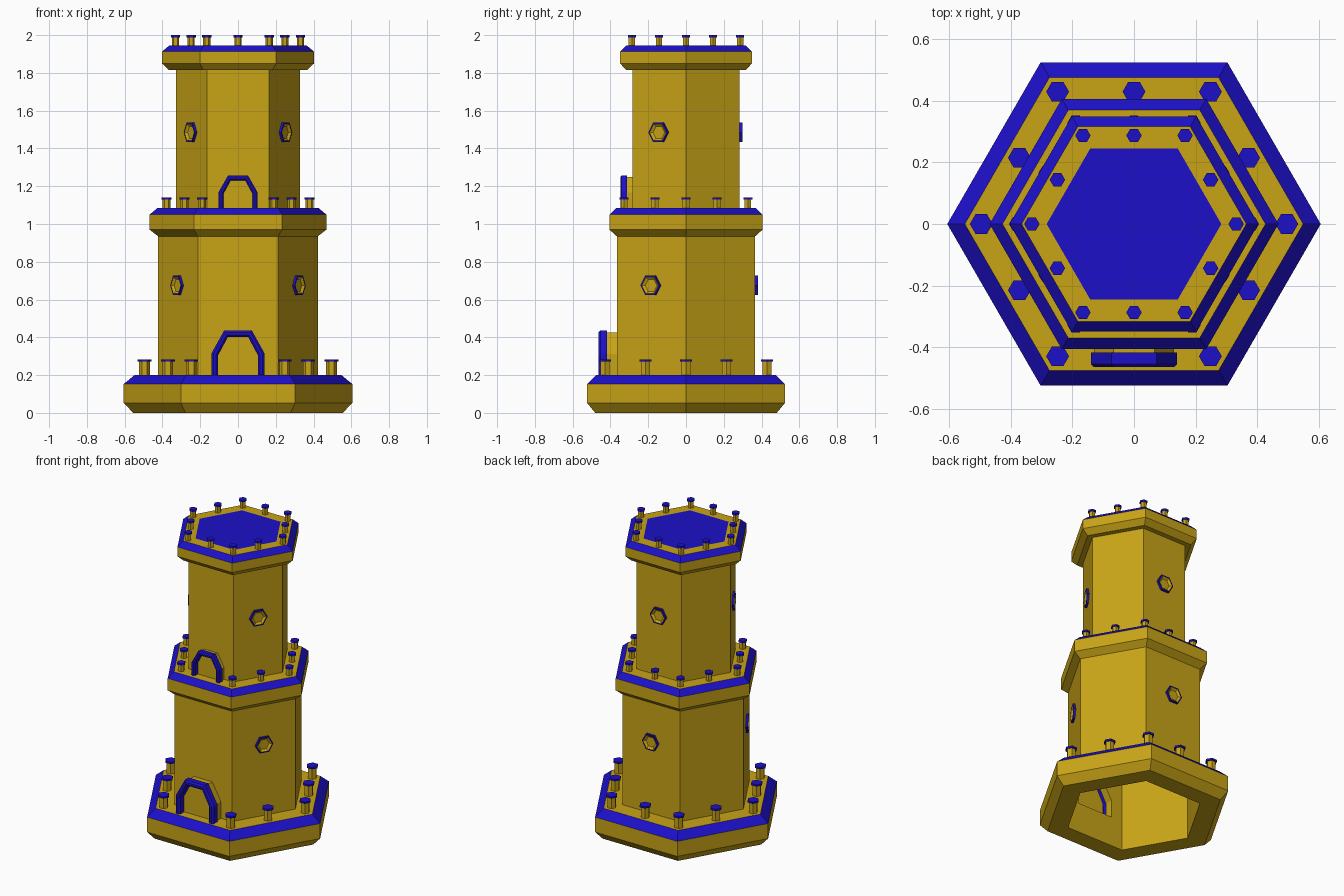
import bpy, bmesh
from math import cos, sin, pi, sqrt
from mathutils import Matrix, Vector

if "Cube" in bpy.data.objects:
    bpy.data.objects.remove(bpy.data.objects["Cube"])

A = sqrt(3) / 2  # hexagon apothem / radius


def material(name, rgb):
    m = bpy.data.materials.new(name)
    m.diffuse_color = (*rgb, 1)
    m.use_nodes = True
    m.node_tree.nodes["Principled BSDF"].inputs["Base Color"].default_value = m.diffuse_color
    return m


STONE = material("ochre", (0.58, 0.37, 0.008))
BLUE = material("blue", (0.012, 0.005, 0.58))


def finish(bm, name, mat):
    bmesh.ops.remove_doubles(bm, verts=bm.verts, dist=1e-5)
    me = bpy.data.meshes.new(name)
    bm.to_mesh(me)
    bm.free()
    me.materials.append(mat)
    bpy.context.collection.objects.link(bpy.data.objects.new(name, me))


def hex_lathe(name, mat, profile, places=(Matrix(),), doorway=None):
    """Turn (radius, z) points in six steps; doorway replaces the front wall by one with an arch."""
    bm = bmesh.new()
    for M in places:
        rings = [[bm.verts.new(M @ Vector((r * cos(k * pi / 3), r * sin(k * pi / 3), z)))
                  for k in range(6)] for r, z in profile]
        for a, b in zip(rings, rings[1:]):
            for k in range(6):
                n = (k + 1) % 6
                if doorway and k == 4:
                    y = a[k].co.y
                    gap = [bm.verts.new((x, y, z)) for x, z in doorway]
                    bm.faces.new([a[k]] + gap + [a[n], b[n], b[k]])
                else:
                    bm.faces.new((a[k], a[n], b[n], b[k]))
    finish(bm, name, mat)


def arch(w, h, z0, o):
    """Six-point arch outline inset by o, from left foot to right foot."""
    half = [(w - o, z0), (w - o, z0 + h * 0.49 - o * 0.3), (w * 0.52 - o * 0.55, z0 + h - o)]
    return [(-x, z) for x, z in half] + half[::-1]


def arch_loft(name, mat, w, h, z0, steps, fill=False):
    bm = bmesh.new()
    rings = [[bm.verts.new((x, y, z)) for x, z in arch(w, h, z0, o)] for o, y in steps]
    for a, b in zip(rings, rings[1:]):
        for p in range(5):
            bm.faces.new((a[p], b[p], b[p + 1], a[p + 1]))
    if fill:
        bm.faces.new(rings[-1][::-1])
    finish(bm, name, mat)


def door(level, w, h, z0, wall, mid, front, t):
    e = t * 0.3
    arch_loft(level + "_door_surround", STONE, w, h, z0, [(e, wall), (e, mid)])
    arch_loft(level + "_door_frame", BLUE, w, h, z0,
              [(e, mid), (0, mid), (0, front + e), (e, front), (t - e, front),
               (t, front + e), (t, mid)])
    arch_loft(level + "_door_panel", STONE, w, h, z0, [(t, mid)], True)


def pegs(level, R, r, z0, z1, front_mid):
    spots = [(R * cos(k * pi / 3), R * sin(k * pi / 3)) for k in range(6)]
    spots += [(R * A * cos(k * pi / 3 + pi / 6), R * A * sin(k * pi / 3 + pi / 6))
              for k in range(6) if front_mid or k != 4]
    places = [Matrix.Translation((x, y, 0)) for x, y in spots]
    b, c = r * 0.76, z1 - 0.012
    hex_lathe(level + "_peg_posts", STONE, [(b, z0), (b, c)], places)
    hex_lathe(level + "_peg_caps", BLUE, [(b, c), (r, c), (r, z1), (0, z1)], places)


def windows(level, R, z):
    # local z points out of the wall, local x runs along it
    turn = Matrix(((0, 0, 1, 0), (1, 0, 0, 0), (0, 1, 0, 0), (0, 0, 0, 1)))
    places = [Matrix.Rotation(a * pi / 6, 4, 'Z') @ Matrix.Translation((R * A, 0, z)) @ turn
              for a in (3, 7, 11)]
    hex_lathe(level + "_window_rims", BLUE, [(.059, 0), (.059, .014), (.051, .014)], places)
    hex_lathe(level + "_window_panes", STONE, [(.051, .014), (.036, .003), (0, .003)], places)


# Plinth: hollow foot, blue bevel, walkway
hex_lathe("plinth", STONE, [(.423, .2), (.423, 0), (.555, 0), (.605, .053), (.605, .153)])
hex_lathe("plinth_trim", BLUE, [(.605, .153), (.548, .2)])
hex_lathe("plinth_walkway", STONE, [(.548, .2), (.423, .2)])

# Lower storey and its gallery
hex_lathe("lower_wall", STONE, [(.423, .2), (.423, .935)],
          doorway=arch(.14, .237, .2, .0105))
hex_lathe("lower_gallery", STONE, [(.423, .935), (.468, .97), (.468, 1.05)])
hex_lathe("lower_gallery_trim", BLUE, [(.468, 1.05), (.426, 1.085)])
hex_lathe("lower_gallery_walkway", STONE, [(.426, 1.085), (.328, 1.085)])

# Upper storey, its gallery and the roof
hex_lathe("upper_wall", STONE, [(.328, 1.085), (.328, 1.815)],
          doorway=arch(.103, .171, 1.085, .0078))
hex_lathe("upper_gallery", STONE, [(.328, 1.815), (.365, 1.815), (.403, 1.85), (.403, 1.912)])
hex_lathe("upper_gallery_trim", BLUE, [(.403, 1.912), (.364, 1.945)])
hex_lathe("upper_gallery_walkway", STONE, [(.364, 1.945), (.283, 1.945)])
hex_lathe("roof_floor", BLUE, [(.283, 1.945), (0, 1.945)])

# Doors, windows and pegs
door("lower", .14, .237, .2, -.423 * A, -.417, -.464, .035)
door("upper", .103, .171, 1.085, -.328 * A, -.312, -.348, .026)
windows("lower", .423, .675)
windows("upper", .328, 1.485)
pegs("plinth", .495, .037, .2, .283, False)
pegs("lower_gallery", .378, .027, 1.085, 1.141, False)
pegs("upper_gallery", .331, .025, 1.945, 2.0, True)
